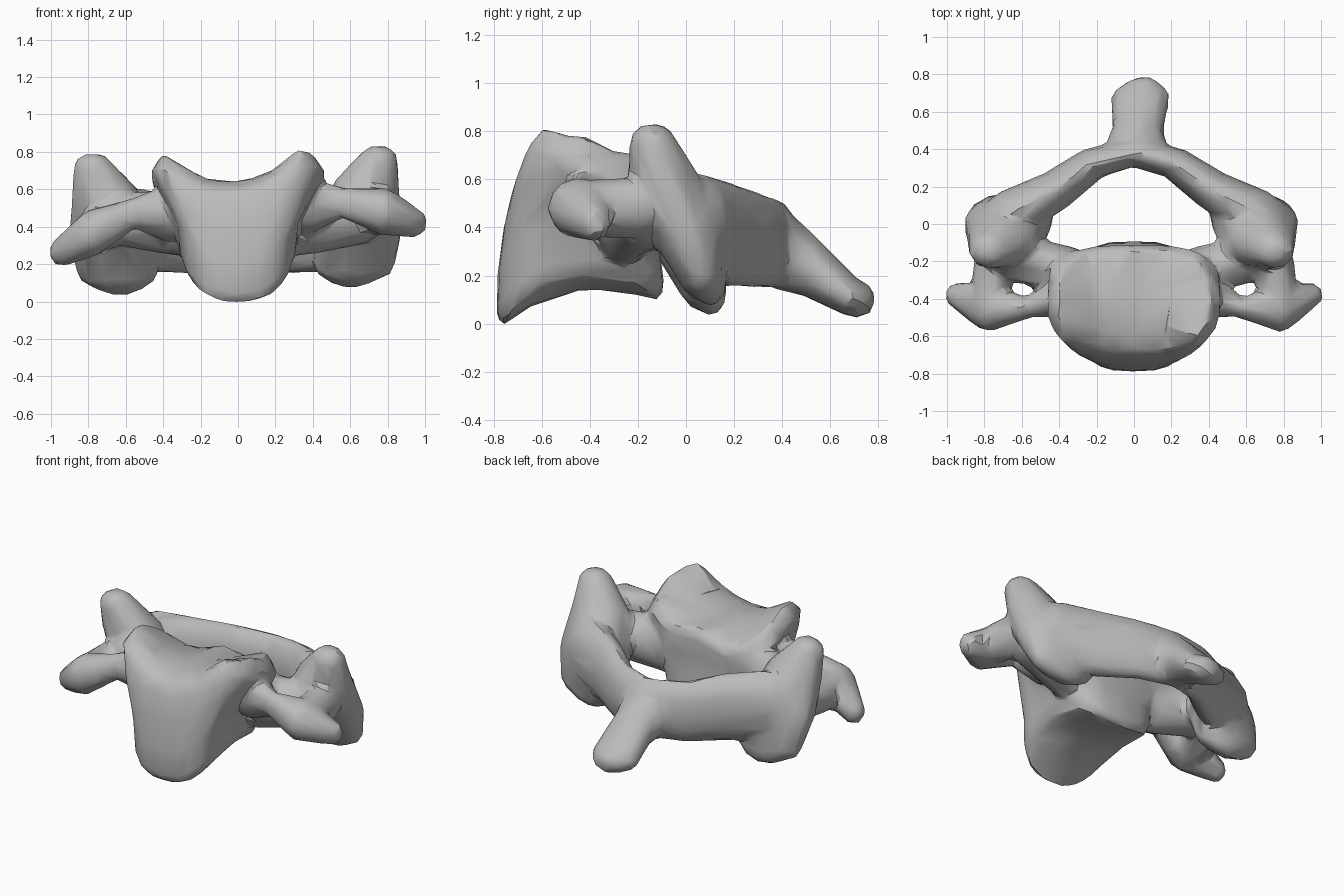
import bpy
import bmesh
import math
from mathutils import Vector

default_cube = bpy.data.objects.get("Cube")
if default_cube:
    bpy.data.objects.remove(default_cube, do_unlink=True)

bone = bpy.data.materials.new("bone grey")
bone.use_nodes = True
bone_colour = (0.5, 0.5, 0.5, 1)
bone.diffuse_color = bone_colour
bone.node_tree.nodes["Principled BSDF"].inputs["Base Color"].default_value = bone_colour

mesh_builder = bmesh.new()


def add_link(first, second):
    """Convex skin around two ellipsoids, each given as centre and radii."""
    link = bmesh.new()
    for x, y, z, rx, ry, rz in (first, second):
        ball = bmesh.ops.create_icosphere(link, subdivisions=2, radius=1)
        for vert in ball["verts"]:
            vert.co = Vector((x + vert.co.x * rx, y + vert.co.y * ry, z + vert.co.z * rz))
    hull = bmesh.ops.convex_hull(link, input=link.verts[:])
    leftovers = {v for v in hull["geom_interior"] + hull["geom_unused"]
                 if isinstance(v, bmesh.types.BMVert)}
    bmesh.ops.delete(link, geom=list(leftovers), context="VERTS")
    bmesh.ops.recalc_face_normals(link, faces=link.faces[:])
    part = bpy.data.meshes.new("link")
    link.to_mesh(part)
    link.free()
    mesh_builder.from_mesh(part)
    bpy.data.meshes.remove(part)


def add_chain(points, side=1, lift=0, droop=0, spread=0):
    """Chain of links, mirrored by side; droop lowers the outer end."""
    placed = []
    for x, y, z, *radii in points:
        fall = droop * max(0, (x - 0.5) * 2)
        placed.append(((x + spread) * side, y, z + lift - fall, *radii))
    for first, second in zip(placed, placed[1:]):
        add_link(first, second)


# Vertebral body: stacked rounded sections between an arched base and a saddle top
def base_height(x, y):
    depth = (y + 0.4) / 0.36
    arch = 0.145 if depth < 0 else 0.07
    return 0.14 - arch * depth ** 2 + 0.06 * (x / 0.3) ** 2


def saddle_height(x, y):
    reach = abs(x + 0.03)
    horn = 0.165 * min(1, reach / 0.36) ** 2.5
    outer_fall = max(0, reach - 0.38) * 0.8
    back_fall = max(0, y + 0.42) * 0.55 * abs(x) / 0.4
    front_fall = max(0, -0.6 - y) * 0.5
    return 0.645 + horn + 0.05 * x - outer_fall - back_fall - front_fall


def add_body():
    # share of height, half width, front, back
    sections = [(0, 0.05, -0.45, -0.35), (0, 0.2, -0.65, -0.2), (0, 0.28, -0.77, -0.11),
                (0.12, 0.31, -0.79, -0.09), (0.4, 0.33, -0.785, -0.11), (0.7, 0.43, -0.76, -0.12),
                (0.9, 0.47, -0.73, -0.11), (1, 0.41, -0.69, -0.14), (1, 0.2, -0.58, -0.28),
                (1, 0.05, -0.45, -0.35)]
    count = 28
    rings = []
    for share, half_width, front, back in sections:
        ring = []
        for step in range(count):
            angle = math.tau * step / count
            c, s = math.cos(angle), math.sin(angle)
            power = 0.6 if s > 0 else 0.65 + 0.2 * share
            x = half_width * math.copysign(abs(c) ** power, c)
            y = (front + back) / 2 + (back - front) / 2 * math.copysign(abs(s) ** power, s)
            low, high = base_height(x, y), saddle_height(x, y)
            ring.append(mesh_builder.verts.new((x, y, low + (high - low) * share)))
        rings.append(ring)
    for lower, upper in zip(rings, rings[1:]):
        for i in range(count):
            j = (i + 1) % count
            mesh_builder.faces.new((lower[i], lower[j], upper[j], upper[i]))
    mesh_builder.faces.new(rings[0][::-1])
    mesh_builder.faces.new(rings[-1])


add_body()

for side, lift, droop, spread in ((1, 0.01, 0, 0), (-1, -0.03, 0.13, 0.025)):
    # Articular pillar leaning back from its upper to its lower joint face
    add_chain([(0.75, -0.14, 0.74, 0.11, 0.1, 0.09), (0.68, -0.09, 0.58, 0.19, 0.15, 0.12),
               (0.65, 0, 0.38, 0.24, 0.15, 0.13), (0.62, 0.07, 0.19, 0.23, 0.1, 0.11),
               (0.6, 0.1, 0.15, 0.15, 0.07, 0.09)],
              side, lift, 0, spread)
    # Pedicle from the body to the pillar
    add_chain([(0.34, -0.25, 0.42, 0.12, 0.13, 0.18), (0.64, -0.18, 0.44, 0.14, 0.13, 0.14)], side)
    # Lamina closing the arch at the back
    add_chain([(0.62, 0.08, 0.4, 0.18, 0.11, 0.22), (0.42, 0.18, 0.37, 0.11, 0.11, 0.22),
               (0.22, 0.325, 0.34, 0.1, 0.085, 0.2), (0, 0.385, 0.33, 0.13, 0.075, 0.19)], side)
    # Transverse process: front bar, broad tubercle, pointed tip and rear bar
    add_chain([(0.38, -0.38, 0.5, 0.1, 0.12, 0.15), (0.56, -0.45, 0.52, 0.07, 0.05, 0.08),
               (0.78, -0.45, 0.47, 0.1, 0.13, 0.13), (0.94, -0.38, 0.41, 0.075, 0.07, 0.08)],
              side, lift, droop)
    add_chain([(0.78, -0.42, 0.47, 0.1, 0.1, 0.12), (0.74, -0.2, 0.47, 0.12, 0.1, 0.13)],
              side, lift, droop)

# Spinous process sloping down to a blunt tip
add_chain([(0.01, 0.38, 0.32, 0.18, 0.08, 0.18), (0.02, 0.5, 0.25, 0.14, 0.07, 0.14),
           (0.035, 0.68, 0.11, 0.165, 0.08, 0.08), (0.05, 0.72, 0.1, 0.11, 0.07, 0.08)])

# Fuse the parts into one bone, soften the joins and reduce to broad facets
raw_mesh = bpy.data.meshes.new("vertebra")
mesh_builder.to_mesh(raw_mesh)
mesh_builder.free()
raw_mesh.materials.append(bone)
vertebra = bpy.data.objects.new("vertebra", raw_mesh)
bpy.context.collection.objects.link(vertebra)

fuse = vertebra.modifiers.new("fuse", "REMESH")
fuse.mode = "VOXEL"
fuse.voxel_size = 0.02
soften = vertebra.modifiers.new("soften", "SMOOTH")
soften.factor = 0.5
soften.iterations = 8
reduce = vertebra.modifiers.new("reduce", "DECIMATE")
reduce.ratio = 0.05

bpy.context.view_layer.objects.active = vertebra
vertebra.select_set(True)
for modifier in list(vertebra.modifiers):
    bpy.ops.object.modifier_apply(modifier=modifier.name)
bpy.ops.object.shade_smooth_by_angle(angle=math.radians(30))
